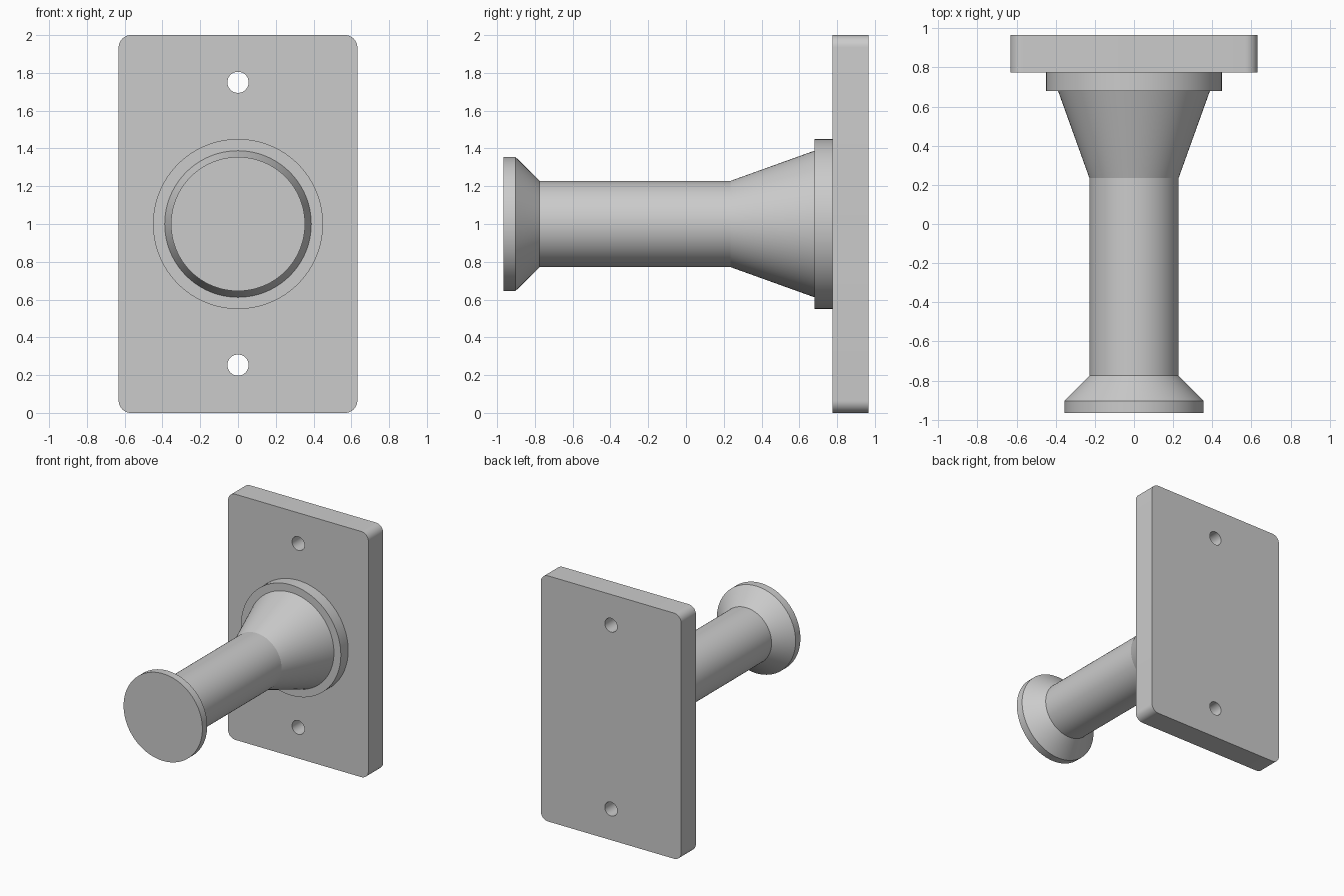
import bpy, bmesh
from math import pi, sin, cos, radians

if "Cube" in bpy.data.objects:
    bpy.data.objects.remove(bpy.data.objects["Cube"])

AXIS_Z = 1.0
PLATE_FRONT, PLATE_BACK = 0.775, 0.965


def arc(cx, cy, r, a0, a1, n):
    return [(cx + r * cos(a0 + (a1 - a0) * i / n), cy + r * sin(a0 + (a1 - a0) * i / n))
            for i in range(n + 1)]


def finish(obj):
    bm = bmesh.new()
    bm.from_mesh(obj.data)
    bmesh.ops.remove_doubles(bm, verts=bm.verts, dist=1e-5)
    bmesh.ops.recalc_face_normals(bm, faces=bm.faces)
    bm.to_mesh(obj.data)
    bm.free()
    bpy.ops.object.select_all(action='DESELECT')
    obj.select_set(True)
    bpy.context.view_layer.objects.active = obj
    bpy.ops.object.shade_smooth_by_angle(angle=radians(15))


def extruded_plate(name, loops, y0, y1):
    """Filled outline with holes, drawn in x/z and extruded along y."""
    curve = bpy.data.curves.new(name, 'CURVE')
    curve.dimensions = '2D'
    curve.fill_mode = 'BOTH'
    curve.extrude = (y1 - y0) / 2
    for pts in loops:
        s = curve.splines.new('POLY')
        s.points.add(len(pts) - 1)
        for p, (x, z) in zip(s.points, pts):
            p.co = (x, z, 0, 1)
        s.use_cyclic_u = True
    obj = bpy.data.objects.new(name, curve)
    bpy.context.collection.objects.link(obj)
    obj.location.y = (y0 + y1) / 2
    obj.rotation_euler.x = pi / 2
    bpy.ops.object.select_all(action='DESELECT')
    obj.select_set(True)
    bpy.context.view_layer.objects.active = obj
    bpy.ops.object.convert(target='MESH')
    finish(bpy.context.view_layer.objects.active)


def lathe(name, profile, steps=96):
    """Capped solid of revolution around the y axis; profile is (radius, y)."""
    bm = bmesh.new()
    rings = [[bm.verts.new((r * cos(2 * pi * i / steps), y, r * sin(2 * pi * i / steps)))
              for i in range(steps)] for r, y in profile]
    for a, b in zip(rings, rings[1:]):
        for i in range(steps):
            j = (i + 1) % steps
            bm.faces.new((a[i], a[j], b[j], b[i]))
    bm.faces.new(rings[0])
    bm.faces.new(rings[-1])
    mesh = bpy.data.meshes.new(name)
    bm.to_mesh(mesh)
    bm.free()
    obj = bpy.data.objects.new(name, mesh)
    obj.location.z = AXIS_Z
    bpy.context.collection.objects.link(obj)
    finish(obj)


# Wall plate: rounded rectangle with two screw holes
HALF_W, HEIGHT, R = 0.632, 2.0, 0.065
corners = [(HALF_W - R, HEIGHT - R), (R - HALF_W, HEIGHT - R), (R - HALF_W, R), (HALF_W - R, R)]
outline = [p for k, (x, z) in enumerate(corners)
           for p in arc(x, z, R, k * pi / 2, (k + 1) * pi / 2, 10)]
holes = [arc(0, z, 0.056, 0, 2 * pi, 48)[:-1] for z in (0.253, 1.75)]
extruded_plate("wall_plate", [outline] + holes, PLATE_FRONT, PLATE_BACK)

# Peg: collar, tapered base, shaft and flared end knob in one turned profile
lathe("turned_peg", [
    (0.45, PLATE_FRONT + 0.02), (0.45, 0.68),
    (0.388, 0.68), (0.228, 0.235),
    (0.228, -0.775), (0.355, -0.903), (0.355, -0.965)])
